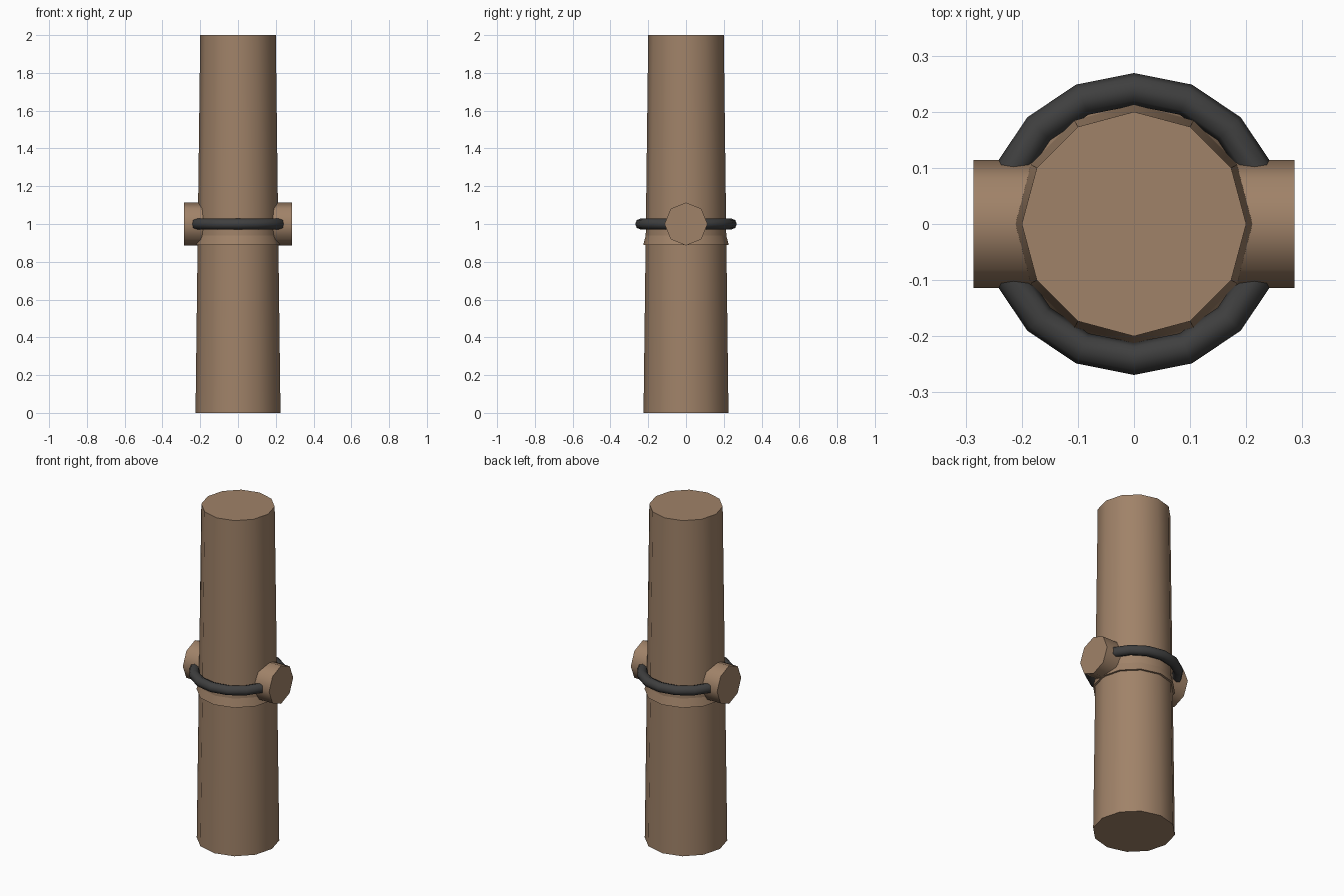
import bpy, math

if "Cube" in bpy.data.objects:
    bpy.data.objects.remove(bpy.data.objects["Cube"])


def material(name, rgb):
    m = bpy.data.materials.new(name)
    m.diffuse_color = (*rgb, 1)
    m.use_nodes = True
    m.node_tree.nodes["Principled BSDF"].inputs["Base Color"].default_value = m.diffuse_color
    return m


wood = material("brown wood", (0.352, 0.225, 0.14))
rubber = material("dark rope", (0.05, 0.05, 0.05))


def finish(name, mat, angle):
    ob = bpy.context.object
    ob.name = name
    ob.data.materials.append(mat)
    bpy.ops.object.transform_apply(location=True, rotation=True, scale=True)
    bpy.ops.object.shade_smooth_by_angle(angle=math.radians(angle))
    return ob


def frustum(name, sides, r1, r2, z0, z1):
    bpy.ops.mesh.primitive_cone_add(vertices=sides, radius1=r1, radius2=r2,
                                    depth=z1 - z0, location=(0, 0, (z0 + z1) / 2))
    return finish(name, wood, 40)


# Tapered twelve-sided post and the flared collar under the ring
frustum("post", 12, 0.225, 0.20, 0, 2)
frustum("collar", 12, 0.226, 0.20, 0.89, 0.99)

# Eight-sided peg through the post along x
bpy.ops.mesh.primitive_cylinder_add(vertices=8, radius=0.114, depth=0.572,
                                    location=(0, 0, 1), rotation=(0, math.pi / 2, 0))
finish("cross_peg", wood, 50)

# Ring around the post
bpy.ops.mesh.primitive_torus_add(major_segments=16, minor_segments=8,
                                 major_radius=0.24, minor_radius=0.029,
                                 location=(0, 0, 1))
finish("ring", rubber, 60)
